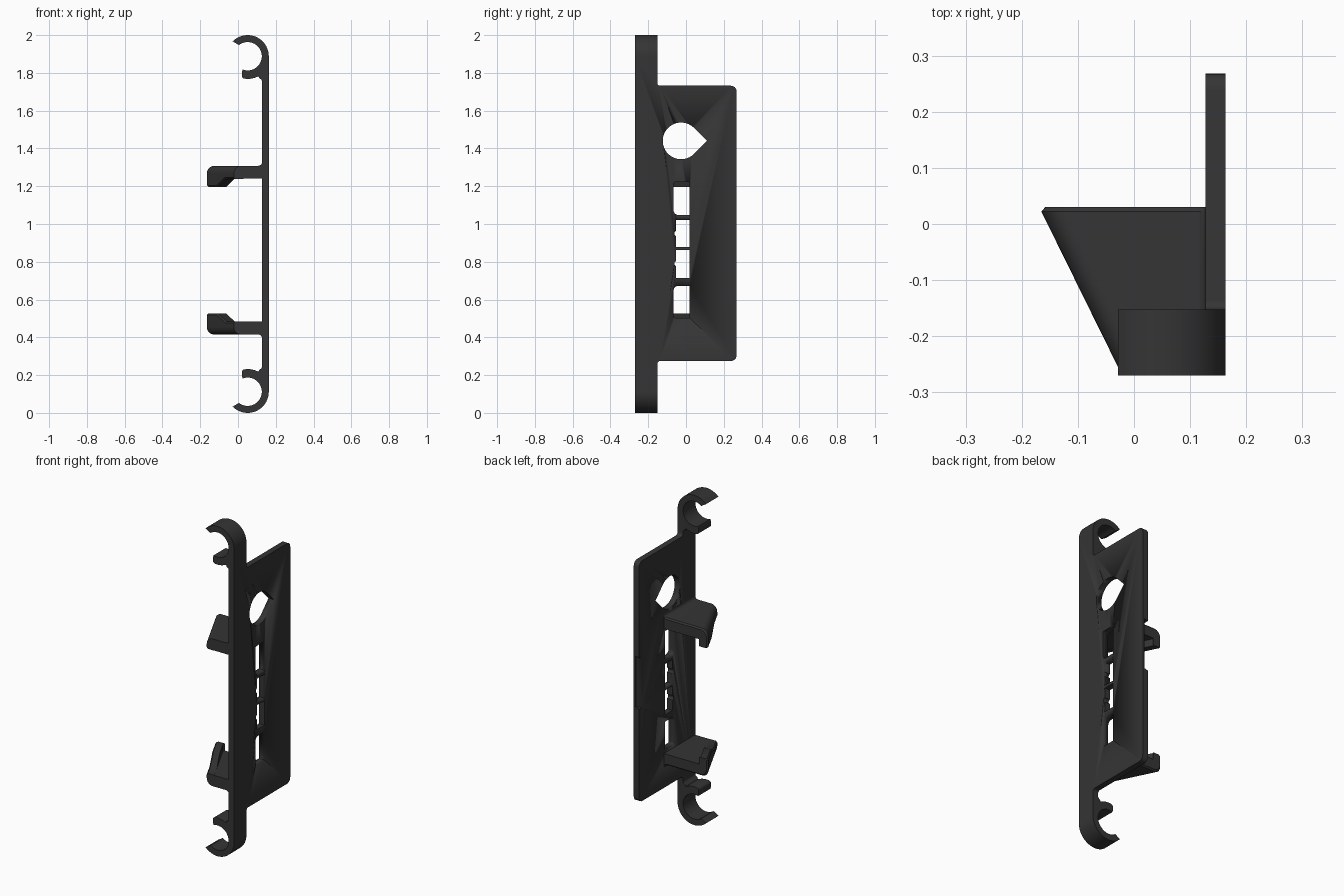
import bpy, bmesh, math
from mathutils import Vector

if "Cube" in bpy.data.objects:
    bpy.data.objects.remove(bpy.data.objects["Cube"])

dark = bpy.data.materials.new("charcoal plastic")
dark.diffuse_color = (0.035, 0.035, 0.035, 1)
dark.use_nodes = True
dark.node_tree.nodes["Principled BSDF"].inputs["Base Color"].default_value = dark.diffuse_color


def finish(name, bm):
    bmesh.ops.recalc_face_normals(bm, faces=bm.faces)
    me = bpy.data.meshes.new(name)
    bm.to_mesh(me)
    bm.free()
    ob = bpy.data.objects.new(name, me)
    bpy.context.collection.objects.link(ob)
    me.materials.append(dark)
    bpy.ops.object.select_all(action='DESELECT')
    bpy.context.view_layer.objects.active = ob
    ob.select_set(True)
    bpy.ops.object.shade_smooth_by_angle(angle=math.radians(35))
    return ob


def prism(name, pts, shift):
    """Extrude a closed 3D outline along a vector."""
    bm = bmesh.new()
    face = bm.faces.new([bm.verts.new(p) for p in pts])
    ext = bmesh.ops.extrude_face_region(bm, geom=[face])
    verts = [g for g in ext['geom'] if isinstance(g, bmesh.types.BMVert)]
    bmesh.ops.translate(bm, verts=verts, vec=shift)
    return finish(name, bm)


def arc(cx, cy, r, a0, a1, n):
    return [(cx + r * math.cos(math.radians(a0 + (a1 - a0) * i / n)),
             cy + r * math.sin(math.radians(a0 + (a1 - a0) * i / n))) for i in range(n + 1)]


def rounded(pts, radii, n=6):
    """Round the corners of a 2D outline."""
    out = []
    for i, p in enumerate(pts):
        r = radii[i]
        p = Vector(p)
        if r == 0:
            out.append(tuple(p))
            continue
        a = p + (Vector(pts[i - 1]) - p).normalized() * r
        b = p + (Vector(pts[(i + 1) % len(pts)]) - p).normalized() * r
        c = a + b - p
        for k in range(n + 1):
            t = k / n * math.pi / 2
            out.append(tuple(c + (a - c) * math.cos(t) + (b - c) * math.sin(t)))
    return out


def cut(target, cutter):
    mod = target.modifiers.new("cut", 'BOOLEAN')
    mod.operation = 'DIFFERENCE'
    mod.solver = 'EXACT'
    mod.object = cutter
    bpy.ops.object.select_all(action='DESELECT')
    bpy.context.view_layer.objects.active = target
    target.select_set(True)
    bpy.ops.object.modifier_apply(modifier=mod.name)
    bpy.data.objects.remove(cutter)


X0, X1 = 0.127, 0.163      # plate faces
FRONT, STEP, BACK = -0.27, -0.152, 0.268

# Back plate with the long strip that carries the clips
outline = [(FRONT, 0.115), (STEP, 0.115), (STEP, 0.275), (BACK, 0.275),
           (BACK, 1.732), (STEP, 1.732), (STEP, 1.885), (FRONT, 1.885)]
outline = rounded(outline, [0, 0, 0.016, 0.03, 0.03, 0.016, 0, 0])
plate = prism("back_plate", [(X0, y, z) for y, z in outline], (X1 - X0, 0, 0))


def cut_through(pts):
    cut(plate, prism("cutter", [(0.1, y, z) for y, z in pts], (0.1, 0, 0)))


# Teardrop hanging hole
cut_through(arc(-0.026, 1.44, 0.097, 45, 315, 40) + [(0.111, 1.44)])

# Row of four slots; the two inner ones have a small side bump
for z0, z1, rads in ((1.048, 1.222, [0.025, 0, 0, 0.01]), (0.503, 0.672, [0.01, 0, 0, 0.025])):
    cut_through(rounded([(-0.066, z0), (0.019, z0), (0.019, z1), (-0.066, z1)], rads))
for z0, z1, zb in ((0.878, 1.022, 0.95), (0.714, 0.862, 0.79)):
    cut_through([(-0.052, z0), (0.019, z0), (0.019, z1), (-0.052, z1)]
                + arc(-0.048, zb, 0.014, 106, 254, 8))

# Thumb notch on the inner rear edge
cut(plate, prism("cutter", [(X0 - 0.01, BACK + 0.01, 0.84), (X0 + 0.024, BACK + 0.01, 0.85),
                            (X0 + 0.024, BACK - 0.004, 0.85), (X0 - 0.01, BACK - 0.038, 0.84)],
                 (0, 0, 0.31)))

# Open C-shaped clips at both ends, mirrored about z = 1
CX, CZ = 0.051, 1.888
clip = arc(CX, CZ, 0.112, 0, 135, 24) + arc(CX, CZ, 0.075, 128, -110, 40)
clip += [(0.021, 1.805), (0.021, 1.785)] + arc(0.036, 1.784, 0.015, 190, 255, 4)
clip += arc(CX, CZ, 0.12, 270, 298, 6) + arc(0.107, 1.752, 0.02, 70, 0, 6) + [(X1, 1.745)]
for name, flip in (("upper_clip", False), ("lower_clip", True)):
    prism(name, [(x, FRONT, 2 - z if flip else z) for x, z in clip], (0, STEP - FRONT, 0))


# Slanted support arms with a retaining lip, mirrored about mid height
def arm(name, flip):
    top, under, low = 1.308, 1.24, 1.197
    stations = [(0.03, low, 0.008), (0.022, low, 0), (-0.085, low, 0),
                (-0.175, under - 0.001, 0), (-0.268, under - 0.001, 0)]
    bm = bmesh.new()
    rings = []
    for y, lip, inset in stations:
        left = -0.165 + (0.022 - y) * 0.493 + inset * 1.3
        sec = [(X0 + 0.01, top + 0.02 - inset), (X0, top + 0.02 - inset)]
        sec += arc(X0 - 0.02, top + 0.02 - inset, 0.02, 0, -90, 5)[1:]
        sec += arc(left + 0.04, top - 0.04 - inset, 0.04, 90, 180, 8)
        sec += [(left, lip + 0.008), (left + 0.008, lip), (left + 0.05, lip),
                (left + 0.05, under), (X0 + 0.01, under)]
        rings.append([bm.verts.new((x, y, 1.723 - z if flip else z)) for x, z in sec])
    for a, b in zip(rings, rings[1:]):
        for i in range(len(a)):
            j = (i + 1) % len(a)
            bm.faces.new((a[i], a[j], b[j], b[i]))
    bm.faces.new(rings[0])
    bm.faces.new(rings[-1])
    finish(name, bm)


arm("upper_arm", False)
arm("lower_arm", True)
